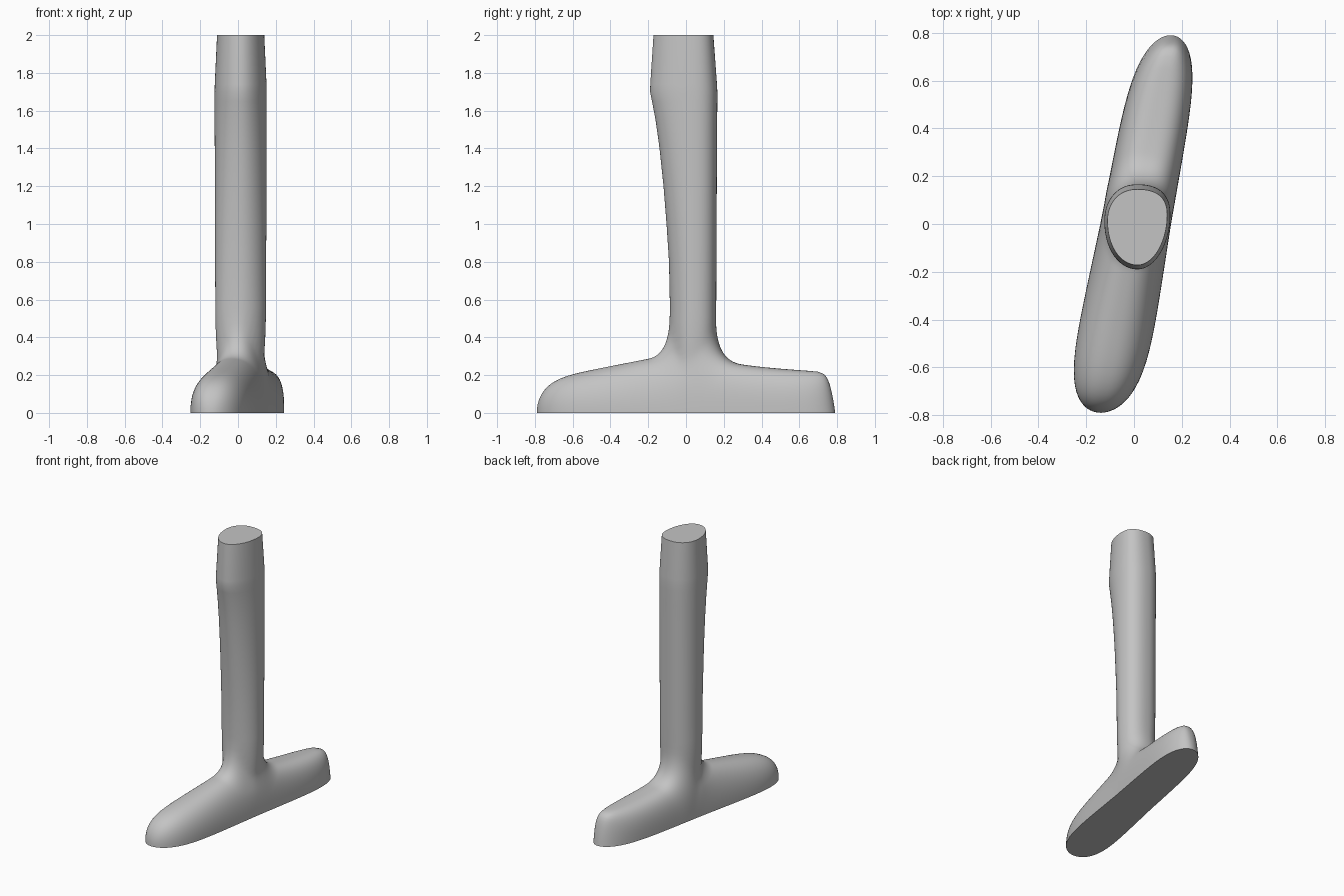
import bpy, math
from math import sin, cos, pi
from mathutils import Vector

cube = bpy.data.objects.get("Cube")
if cube:
    bpy.data.objects.remove(cube, do_unlink=True)

COLUMNS, BASE_ROWS = 112, 48
END = 0.79        # half length of the foot
JOIN = 0.56       # height where the plain shaft begins

# Shaft sections: height, front y, back y, half width
SHAFT = [(JOIN, -.085, .16, .134), (.8, -.09, .161, .135), (1, -.103, .162, .136),
         (1.2, -.119, .163, .136), (1.4, -.14, .164, .137), (1.55, -.161, .165, .138),
         (1.65, -.18, .166, .138), (1.7, -.19, .166, .138), (1.74, -.189, .164, .137),
         (2, -.172, .145, .125)]
MID_X, MID_Y = .014, .025


def shaft_point(a, z, front, back, half):
    """Egg-shaped section, narrower toward the front."""
    c, s = cos(a), sin(a)
    e = 0.88 if c > 0 else 1.0
    x = half * math.copysign(abs(s) ** e, s)
    reach = back - MID_Y if c > 0 else MID_Y - front
    y = reach * math.copysign(abs(c) ** e, c)
    return Vector((MID_X + x, MID_Y + y + .1 * x * abs(s), z))


def shaft_field(p):
    """Egg section again, thinning out inside the foot."""
    z, front, back, half = SHAFT[0]
    x = (p.x - MID_X) / half
    y = p.y - MID_Y - .1 * (p.x - MID_X) * min(1, abs(x))
    y /= back - MID_Y if y > 0 else MID_Y - front
    e = 2.27 if y > 0 else 2
    thinning = .045 * max(0, 1 - p.z / z) ** 2
    return ((abs(x) ** e + abs(y) ** e) ** (1 / e) - 1) * .13 + thinning


def foot_field(p):
    """Slanting foot: a domed section that changes along its length."""
    y = p.y + (.13 * p.z * p.y / END if p.y > 0 else 0)
    t = abs(y) / END
    if t >= 1:
        return 1.0
    back = 1 / (1 + math.exp(-y / .05))
    half = (.148 - (.01 if y > 0 else .03) * y) * math.sqrt(1 - t ** 5.7)
    front_top = (.325 + .195 * y) * math.sqrt(1 - t ** 11.7)
    back_top = (.262 - .06 * y + .1 * math.exp(-abs(y) / .15)) * math.sqrt(1 - t ** 50)
    top = front_top * (1 - back) + back_top * back
    e = 2.4 + .6 * back
    u = abs(p.x - .007 - .185 * y) / half
    return ((u ** e + (p.z / top) ** e) ** (1 / e) - 1) * .2


def body_field(p):
    """Blend foot and shaft with a fillet, wider fore and aft."""
    a, b = foot_field(p), shaft_field(p)
    along = p.y ** 2 / (p.x ** 2 + p.y ** 2 + 1e-9)
    k = .025 + .125 * along
    h = max(k - abs(a - b), 0) / k
    return min(a, b) - h * h * k / 4


def surface_point(direction):
    low, high = 0.0, 1.0
    for _ in range(36):
        mid = (low + high) / 2
        if body_field(direction * mid) < 0:
            low = mid
        else:
            high = mid
    return direction * low


# Foot and fillet rows, swept from the ground edge up to the shaft
angles = [2 * pi * i / COLUMNS for i in range(COLUMNS)]
rows = [[] for _ in range(BASE_ROWS + 1)]
for a in angles:
    ground = Vector((.22 * sin(a) + .15 * cos(a), END * cos(a), 0)).normalized()
    upper = shaft_point(a, *SHAFT[0]).normalized()
    for r in range(BASE_ROWS + 1):
        rows[r].append(surface_point(ground.slerp(upper, r / BASE_ROWS)))

# Shaft rows
for section in SHAFT[1:]:
    rows.append([shaft_point(a, *section) for a in angles])

verts = [v for row in rows for v in row]
faces = []
for r in range(len(rows) - 1):
    for i in range(COLUMNS):
        j = (i + 1) % COLUMNS
        lo, hi = r * COLUMNS, (r + 1) * COLUMNS
        faces.append((lo + j, lo + i, hi + i, hi + j))
faces.append(tuple(range(COLUMNS)))                                # sole
faces.append(tuple(reversed(range(len(verts) - COLUMNS, len(verts)))))  # flat top

mesh = bpy.data.meshes.new("footed_shaft")
mesh.from_pydata(verts, [], faces)
mesh.update()
body = bpy.data.objects.new("footed_shaft", mesh)
bpy.context.collection.objects.link(body)

grey = bpy.data.materials.new("plain_grey")
grey.use_nodes = True
grey.diffuse_color = (.55, .55, .55, 1)
grey.node_tree.nodes["Principled BSDF"].inputs["Base Color"].default_value = (.55, .55, .55, 1)
mesh.materials.append(grey)

bpy.ops.object.select_all(action='DESELECT')
body.select_set(True)
bpy.context.view_layer.objects.active = body
bpy.ops.object.shade_smooth_by_angle(angle=math.radians(40))
